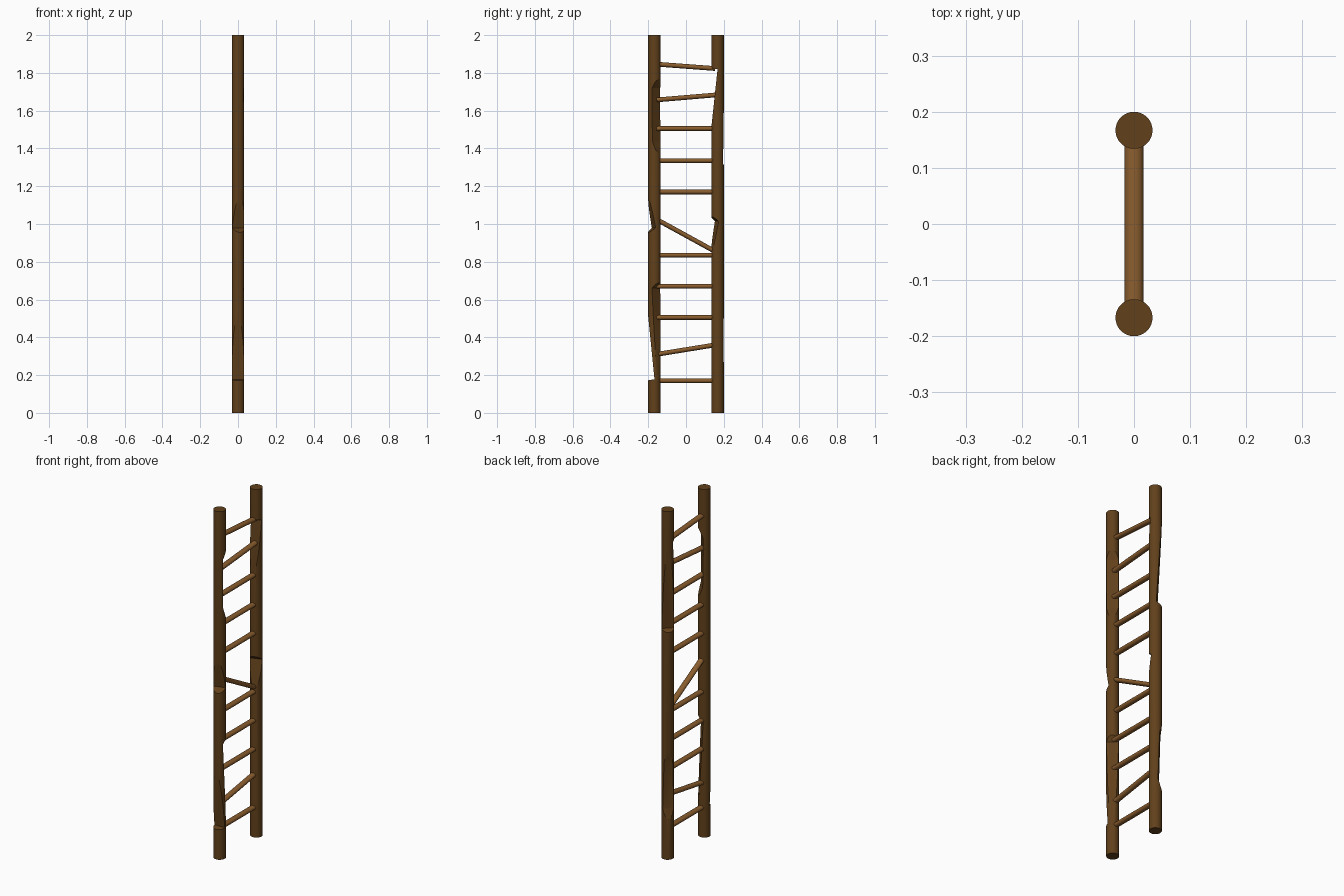
import bpy, bmesh, math
from mathutils import Vector, Matrix

if "Cube" in bpy.data.objects:
    bpy.data.objects.remove(bpy.data.objects["Cube"])

POLE_Y, POLE_R, HEIGHT = 0.167, 0.033, 2.0


def material(name, color):
    m = bpy.data.materials.new(name)
    m.diffuse_color = (*color, 1)
    m.use_nodes = True
    m.node_tree.nodes["Principled BSDF"].inputs["Base Color"].default_value = m.diffuse_color
    return m


dark = material("dark_wood", (0.12, 0.052, 0.011))
light = material("light_wood", (0.25, 0.108, 0.027))


def add_object(name, bm, mat=None):
    bmesh.ops.recalc_face_normals(bm, faces=bm.faces)
    me = bpy.data.meshes.new(name)
    bm.to_mesh(me)
    bm.free()
    ob = bpy.data.objects.new(name, me)
    bpy.context.collection.objects.link(ob)
    if mat:
        me.materials.append(mat)
    return ob


def activate(ob):
    bpy.ops.object.select_all(action='DESELECT')
    ob.select_set(True)
    bpy.context.view_layer.objects.active = ob


def chip_cutter(y, angle, profile):
    """Profile of (distance from pole axis, z), cut towards the given angle in degrees."""
    a = math.radians(angle)
    n = Vector((math.cos(a), math.sin(a), 0))
    t = Vector((-n.y, n.x, 0)) * 0.08
    pts = [(0.07, profile[0][1])] + profile + [(0.07, profile[-1][1])]
    bm = bmesh.new()
    ends = [[bm.verts.new(Vector((0, y, z)) + n * d + t * s) for d, z in pts] for s in (-1, 1)]
    bm.faces.new(ends[0])
    bm.faces.new(ends[1])
    for i in range(len(pts)):
        j = (i + 1) % len(pts)
        bm.faces.new((ends[0][i], ends[0][j], ends[1][j], ends[1][i]))
    ob = add_object("chip_cutter", bm)
    ob.hide_render = True
    return ob


def make_pole(name, y, chips):
    bm = bmesh.new()
    bmesh.ops.create_cone(bm, cap_ends=True, segments=32, radius1=POLE_R, radius2=POLE_R,
                          depth=HEIGHT, matrix=Matrix.Translation((0, y, HEIGHT / 2)))
    pole = add_object(name, bm, dark)
    activate(pole)
    for angle, profile in chips:
        cutter = chip_cutter(y, angle, profile)
        mod = pole.modifiers.new("chip", 'BOOLEAN')
        mod.operation, mod.solver, mod.object = 'DIFFERENCE', 'EXACT', cutter
        bpy.ops.object.modifier_apply(modifier=mod.name)
        bpy.data.objects.remove(cutter)
    bpy.ops.object.shade_smooth_by_angle(angle=math.radians(20))


# Poles with long chipped flats
make_pole("front_pole", -POLE_Y, [
    (-90, [(0.035, 0.172), (0.0, 0.178), (0.034, 0.52)]),
    (45, [(0.034, 0.15), (0.012, 0.66), (0.034, 0.69)]),
    (-72, [(0.034, 0.955), (0.004, 0.98), (0.034, 1.14)]),
    (45, [(0.034, 1.37), (0.014, 1.44), (0.012, 1.72), (0.034, 1.77)]),
])
make_pole("back_pole", POLE_Y, [
    (-90, [(0.034, 1.50), (0.0, 1.82), (0.034, 1.825)]),
    (-72, [(0.034, 0.85), (0.004, 1.015), (0.034, 1.04)]),
    (135, [(0.034, 1.305), (0.008, 1.32), (0.034, 1.81)]),
    (135, [(0.034, 0.23), (0.016, 0.29), (0.024, 0.56), (0.034, 0.62)]),
])

# Rungs: height at the front end and at the back end
rungs = [(0.17, 0.17), (0.31, 0.36), (0.505, 0.505), (0.67, 0.67), (0.835, 0.835),
         (1.024, 0.854), (1.17, 1.17), (1.335, 1.335), (1.505, 1.505),
         (1.657, 1.683), (1.846, 1.823)]
for i, (za, zb) in enumerate(rungs):
    a, b = Vector((0, -0.155, za)), Vector((0, 0.155, zb))
    rot = Matrix.Rotation(math.atan2(zb - za, b.y - a.y) - math.pi / 2, 4, 'X')
    bm = bmesh.new()
    bmesh.ops.create_cone(bm, cap_ends=True, segments=16, radius1=1, radius2=1, depth=1,
                          matrix=Matrix.Translation((a + b) / 2) @ rot
                          @ Matrix.Diagonal((0.0165, 0.0125, (b - a).length, 1)))
    activate(add_object(f"rung_{i + 1}", bm, light))
    bpy.ops.object.shade_smooth_by_angle(angle=math.radians(40))
